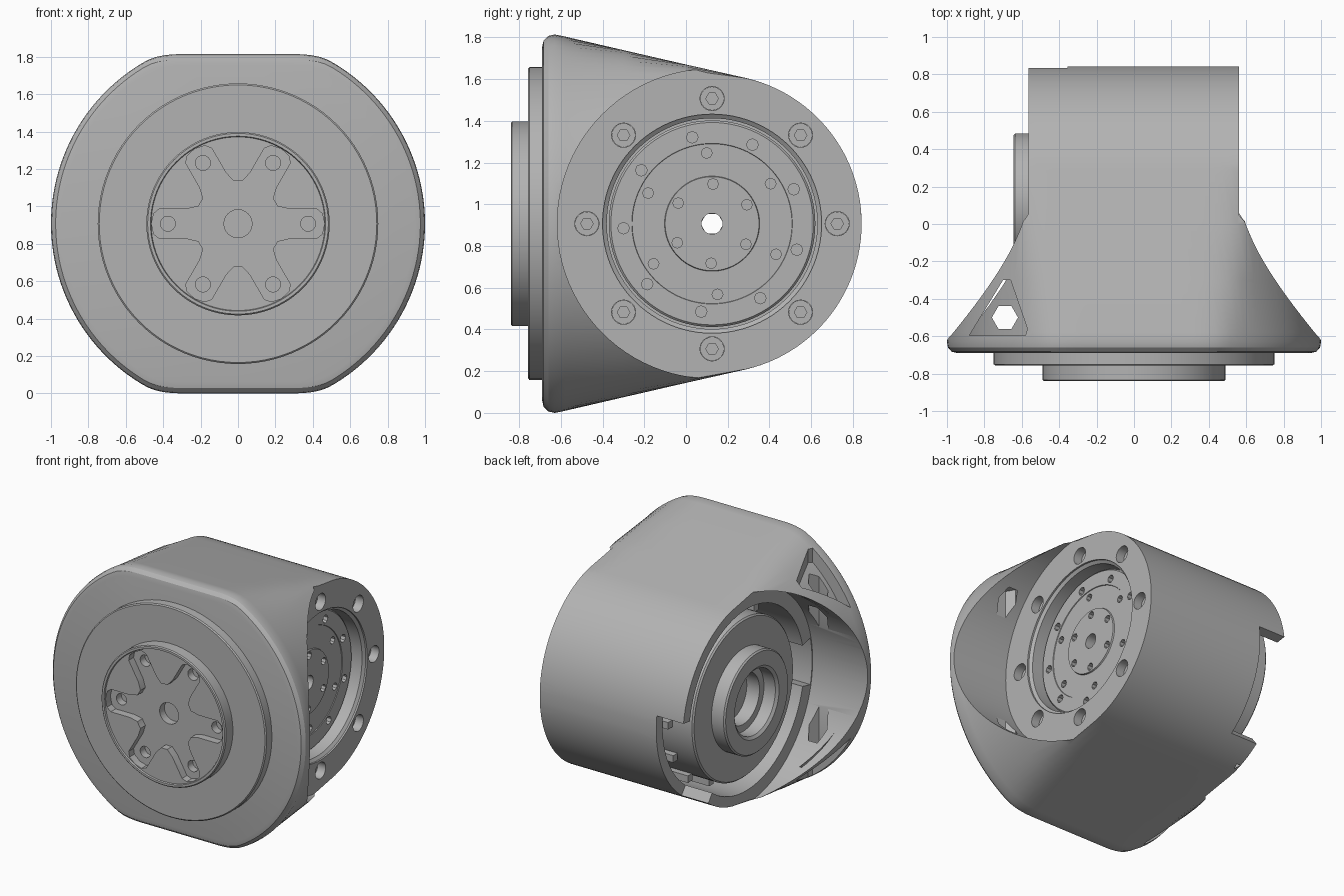
import bpy, bmesh
from math import sin, cos, pi, radians

if "Cube" in bpy.data.objects:
    bpy.data.objects.remove(bpy.data.objects["Cube"], do_unlink=True)

CZ = 0.907            # height of both bearing axes
CY = 0.125            # depth of the side bearing axis
SIDE = (CY, CZ)       # centre for parts around the x axis
FRONT = (0, CZ)       # centre for parts around the y axis

grey = bpy.data.materials.new("machined_grey")
grey.use_nodes = True
grey.diffuse_color = (0.45, 0.45, 0.45, 1)
grey.node_tree.nodes["Principled BSDF"].inputs["Base Color"].default_value = (0.45, 0.45, 0.45, 1)


def place(axis, a, b, t):
    return {"X": (t, a, b), "Y": (a, t, b), "Z": (a, b, t)}[axis]


def finish(name, bm):
    bmesh.ops.remove_doubles(bm, verts=bm.verts, dist=1e-5)
    bmesh.ops.recalc_face_normals(bm, faces=bm.faces)
    mesh = bpy.data.meshes.new(name)
    bm.to_mesh(mesh)
    bm.free()
    mesh.materials.append(grey)
    obj = bpy.data.objects.new(name, mesh)
    bpy.context.collection.objects.link(obj)
    return obj


def loft(name, rows):
    """Skin a stack of equal outlines and cap both ends."""
    bm = bmesh.new()
    rings = [[bm.verts.new(p) for p in row] for row in rows]
    bm.faces.new(rings[0])
    bm.faces.new(rings[-1])
    n = len(rows[0])
    for p, q in zip(rings, rings[1:]):
        for i in range(n):
            j = (i + 1) % n
            bm.faces.new((p[i], p[j], q[j], q[i]))
    return finish(name, bm)


def prism(name, points, lo, hi, axis, center=(0, 0)):
    return loft(name, [[place(axis, a + center[0], b + center[1], t) for a, b in points]
                       for t in (lo, hi)])


def arc(r, start, end, steps):
    return [(r * cos(radians(start + (end - start) * i / steps)),
             r * sin(radians(start + (end - start) * i / steps))) for i in range(steps + 1)]


def disc(name, r, lo, hi, axis, center, sides=64):
    return prism(name, arc(r, 0, 360, sides)[:-1], lo, hi, axis, center)


def lathe(name, profile, axis, center, sides=96):
    """Revolve a closed (radius, position) profile round an axis."""
    bm = bmesh.new()
    rings = []
    for i in range(sides):
        c, s = cos(2 * pi * i / sides), sin(2 * pi * i / sides)
        rings.append([bm.verts.new(place(axis, center[0] + r * c, center[1] + r * s, t))
                      for r, t in profile])
    n = len(profile)
    for i in range(sides):
        p, q = rings[i], rings[(i + 1) % sides]
        for k in range(n):
            m = (k + 1) % n
            if profile[k][0] or profile[m][0]:
                bm.faces.new((p[k], p[m], q[m], q[k]))
    bmesh.ops.dissolve_degenerate(bm, dist=1e-6, edges=bm.edges)
    return finish(name, bm)


def boolean(obj, tool):
    mod = obj.modifiers.new("cut", "BOOLEAN")
    mod.operation, mod.object, mod.solver = "DIFFERENCE", tool, "EXACT"
    bpy.context.view_layer.objects.active = obj
    bpy.ops.object.modifier_apply(modifier=mod.name)
    bpy.data.objects.remove(tool, do_unlink=True)


def bolt_circle(r, count, center, turn=0):
    return [(center[0] + r * cos(2 * pi * i / count + turn),
             center[1] + r * sin(2 * pi * i / count + turn)) for i in range(count)]


def clipped_ring(y, r, h):
    """Circle with flats at height h above and below, blended softly."""
    blend, row = 0.045, []
    for i in range(144):
        a = 2 * pi * (i + 0.5) / 144
        flat = h / abs(sin(a))
        k = max(blend - abs(r - flat), 0) / blend
        rho = min(r, flat) - k * k * blend / 4
        row.append((rho * cos(a), y, CZ + rho * sin(a)))
    return row


# Housing: round flange with flats, tapering to a round back
stations = [(-0.69, 0.945, 0.845), (-0.683, 0.975, 0.878), (-0.66, 0.995, 0.9),
            (-0.63, 1, 0.907), (-0.58, 0.993, 0.897), (-0.3, 0.97, 0.832), (0, 0.945, 0.763)]
stations += [(CY + c, 0.93, s) for c, s in arc(0.717, 77, 3, 24)]
housing = loft("housing", [clipped_ring(*s) for s in stations])

# Round side reliefs that leave the flared horns
boolean(housing, disc("left_relief", 0.742, 0.562, 1.2, "X", SIDE, 96))
boolean(housing, disc("right_relief", 0.742, -1.2, -0.565, "X", SIDE, 96))

# Open bore on the right, stepped recess on the left
boolean(housing, disc("right_bore", 0.645, -0.7, 0.2, "X", SIDE, 96))
boolean(housing, lathe("left_recess", [
    (0, 0.4), (0.505, 0.4), (0.505, 0.535), (0.525, 0.55), (0.525, 0.7), (0, 0.7)], "X", SIDE))

# Notches in the right rim, at the back and at the front
for start, end, reach in ((-53, 8, 0.9), (167, 193, 0.735)):
    sector = arc(0.5, start, end, 12) + arc(reach, end, start, 12)
    boolean(housing, prism("rim_notch", sector, -0.7, -0.355, "X", SIDE))

# Counterbored screws around the left rim
for p in bolt_circle(0.6, 8, SIDE):
    boolean(housing, disc("counterbore", 0.058, 0.47, 0.6, "X", p, 24))
    screw = disc("rim_screw", 0.057, 0.46, 0.5, "X", p, 24)
    boolean(screw, disc("hex_socket", 0.03, 0.48, 0.6, "X", p, 6))

# Shallow horn pockets with through holes on the right, blind holes on the left
triangle = [(-0.7, -0.3), (-0.66, -0.3), (-0.57, -0.56), (-0.58, -0.595), (-0.88, -0.595)]
for s in (1, -1):
    near, far = sorted((CZ + s * 0.2, CZ + s * 1.2))
    pocket = prism("pocket", triangle, near, far, "Z")
    boolean(pocket, disc("pocket_floor", 0.915, -0.9, 0, "Y", FRONT, 96))
    boolean(housing, pocket)
    near, far = sorted((CZ + s * 0.15, CZ + s * 0.9))
    boolean(housing, disc("pocket_hole", 0.07, near, far, "Z", (-0.69, -0.5), 6))
    near, far = sorted((CZ + s * 0.15, CZ + s * 0.58))
    boolean(housing, disc("blind_hole", 0.07, near, far, "Z", (0.69, -0.45), 6))
boolean(housing, disc("shaft_hole", 0.055, -1, 1, "X", SIDE, 6))

# Left output plate with its rings of holes
output = lathe("output_plate", [
    (0.05, 0.38), (0.495, 0.38), (0.495, 0.455), (0.485, 0.465), (0.385, 0.465), (0.383, 0.46),
    (0.228, 0.46), (0.225, 0.47), (0.05, 0.47)], "X", SIDE)
for r, count, size, turn in ((0.19, 6, 0.026, 0.5), (0.34, 6, 0.026, 0.6), (0.425, 9, 0.028, 0.4)):
    for p in bolt_circle(r, count, SIDE, turn):
        boolean(output, disc("plate_hole", size, 0.43, 0.6, "X", p, 8))

# Motor and hollow hub inside the right bore
lathe("motor", [
    (0.06, 0.21), (0.565, 0.21), (0.565, -0.53), (0.555, -0.54), (0.36, -0.54), (0.36, -0.635),
    (0.35, -0.645), (0.25, -0.645), (0.23, -0.63), (0.23, -0.54), (0.18, -0.54), (0.18, -0.44),
    (0.06, -0.44)], "X", SIDE)

# Small connectors in the gap round the motor
block = [(-0.025, -0.025), (0.025, -0.025), (0.025, 0.025), (-0.025, 0.025)]
for p in bolt_circle(0.595, 14, SIDE):
    prism("connector", block, -0.38, 0.21, "X", p)

# Front bearing ring and output cup
lathe("front_ring", [(0, -0.68), (0.75, -0.68), (0.75, -0.75), (0.742, -0.757), (0, -0.757)],
      "Y", FRONT)
cup = lathe("front_cup", [
    (0, -0.7), (0.49, -0.7), (0.49, -0.833), (0.483, -0.84), (0.468, -0.84), (0.464, -0.83),
    (0, -0.83)], "Y", FRONT)

# Six-armed star recess with bolt holes and a centre hole
arm = [(0.27, -0.08), (0.42, -0.08), (0.45, -0.055), (0.462, 0), (0.45, 0.055), (0.42, 0.08),
       (0.27, 0.08)]
star_outline = []
for k in range(6):
    c, s = cos(k * pi / 3), sin(k * pi / 3)
    star_outline += [(x * c - z * s, x * s + z * c) for x, z in arm]
    star_outline += arc(0.23, k * 60 + 24, k * 60 + 36, 4)
boolean(cup, prism("star_recess", star_outline, -0.9, -0.775, "Y", FRONT))
for p, size in [(p, 0.04) for p in bolt_circle(0.375, 6, FRONT)] + [(FRONT, 0.075)]:
    boolean(cup, disc("star_hole", size, -0.9, -0.72, "Y", p, 24))
    boolean(bpy.data.objects["front_ring"], disc("ring_hole", size, -0.9, -0.72, "Y", p, 24))

# Smooth shading with sharp edges kept
for obj in bpy.context.collection.objects:
    if obj.type == "MESH" and obj.data.materials and obj.data.materials[0] == grey:
        bpy.ops.object.select_all(action="DESELECT")
        obj.select_set(True)
        bpy.context.view_layer.objects.active = obj
        bpy.ops.object.shade_smooth_by_angle(angle=radians(30))
